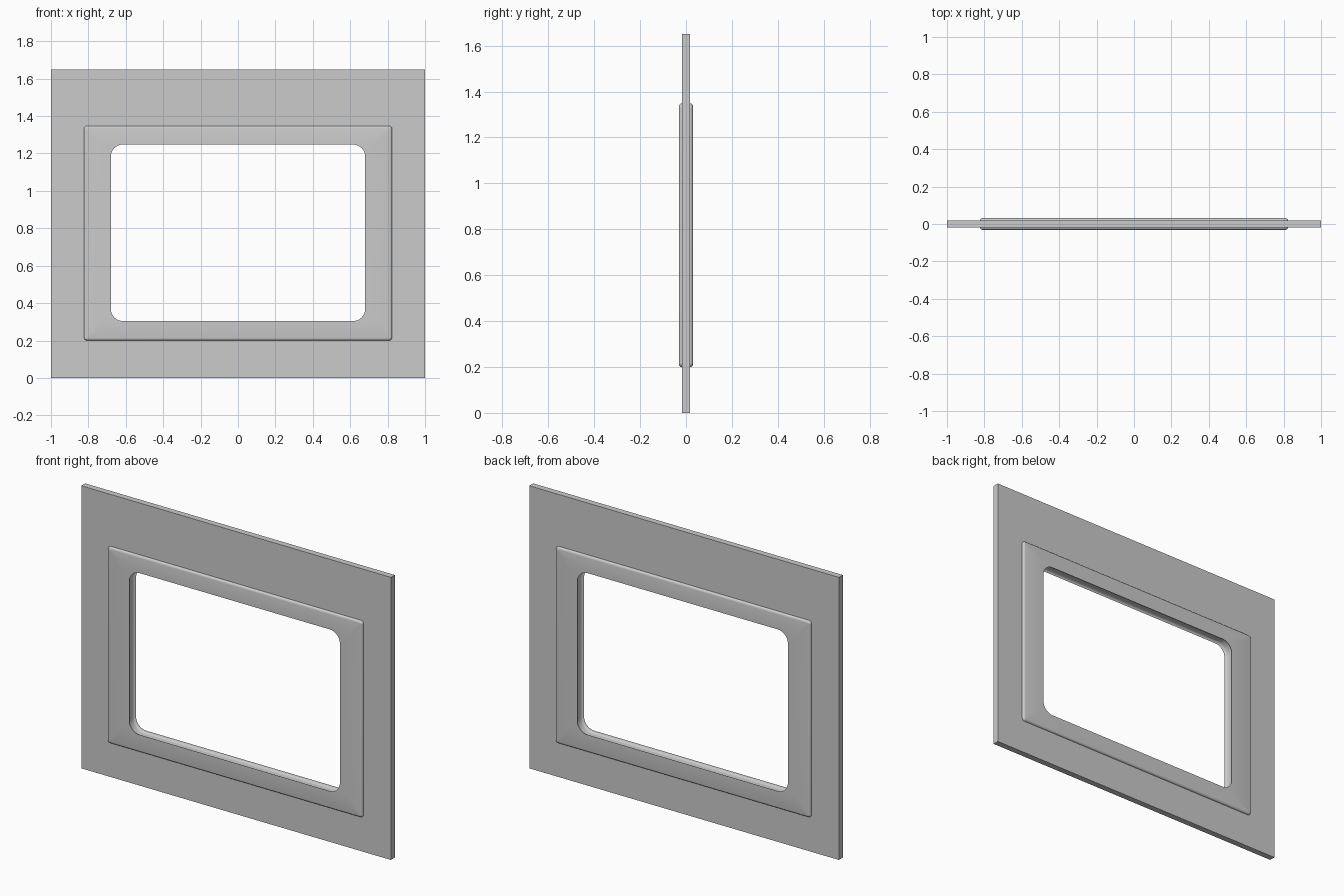
import bpy, bmesh
from math import sin, cos, pi

if "Cube" in bpy.data.objects:
    bpy.data.objects.remove(bpy.data.objects["Cube"])

SEG = 8  # steps per rounded corner


def outline(bm, hw, z0, z1, r, y):
    """Rounded rectangle of vertices in the XZ plane."""
    pts = []
    corners = [(hw - r, z1 - r, 0), (-hw + r, z1 - r, 1),
               (-hw + r, z0 + r, 2), (hw - r, z0 + r, 3)]
    for cx, cz, q in corners:
        for i in range(SEG + 1):
            a = (q + i / SEG) * pi / 2
            pts.append(bm.verts.new((cx + r * cos(a), y, cz + r * sin(a))))
    return pts


def loft_ring(name, sections):
    """Join the outlines one after another, closing last to first."""
    bm = bmesh.new()
    rings = [outline(bm, *s) for s in sections]
    n = len(rings[0])
    for k in range(len(rings)):
        a, b = rings[k], rings[(k + 1) % len(rings)]
        for i in range(n):
            j = (i + 1) % n
            bm.faces.new((a[i], a[j], b[j], b[i]))
    bmesh.ops.remove_doubles(bm, verts=bm.verts, dist=1e-5)
    bmesh.ops.recalc_face_normals(bm, faces=bm.faces)
    me = bpy.data.meshes.new(name)
    bm.to_mesh(me)
    bm.free()
    ob = bpy.data.objects.new(name, me)
    bpy.context.collection.objects.link(ob)
    return ob


# wall panel with a rectangular opening hidden behind the trim
T = 0.018
loft_ring("wall_panel", [
    (1.0, 0, 1.65, 0, -T), (1.0, 0, 1.65, 0, T),
    (0.70, 0.28, 1.27, 0.07, T), (0.70, 0.28, 1.27, 0.07, -T)])

# window trim: rounded outer edge, flat face, rounded inner lip
D, RO, RI = 0.031, 0.013, 0.014
half = []
for i in range(5):  # outer edge, side to face
    a = i / 4 * pi / 2
    d = RO * (1 - cos(a))
    half.append((0.824 - d, 0.2 + d, 1.348 - d, 0.018 - d,
                 D - RO + RO * sin(a)))
for i in range(5):  # inner lip, face to opening
    a = i / 4 * pi / 2
    d = RI * (1 - sin(a))
    half.append((0.68 + RI - d, 0.304 - RI + d, 1.248 + RI - d,
                 0.065 + RI - d, D - RI + RI * cos(a)))
back = half
front = [(w, a, b, r, -y) for w, a, b, r, y in reversed(half)]
trim = loft_ring("window_trim", back + front)

bpy.ops.object.select_all(action='DESELECT')
trim.select_set(True)
bpy.context.view_layer.objects.active = trim
bpy.ops.object.shade_smooth_by_angle(angle=0.6)
